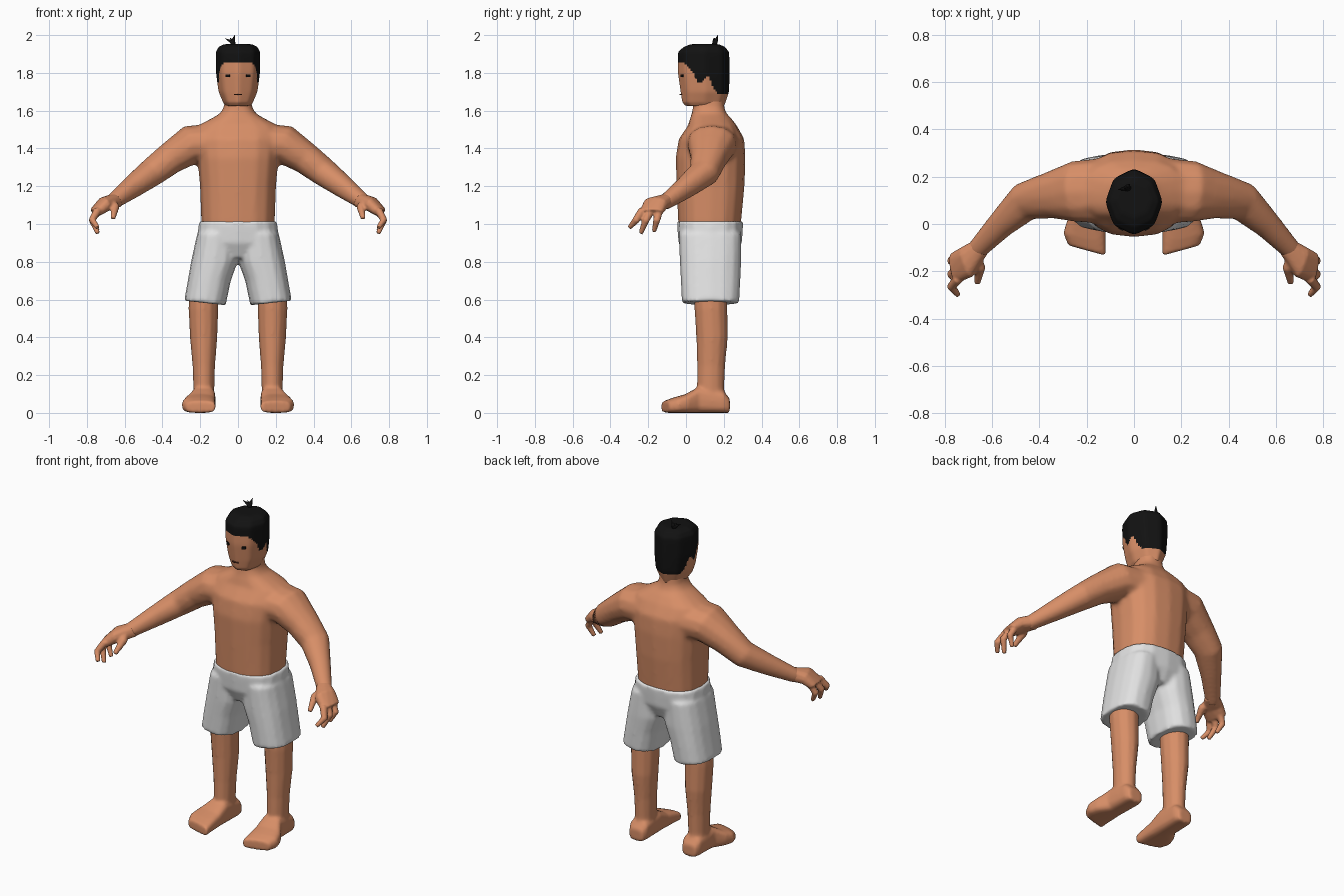
import bpy, bmesh, math
from mathutils import Vector

if "Cube" in bpy.data.objects:
    bpy.data.objects.remove(bpy.data.objects["Cube"])


def material(name, rgb):
    m = bpy.data.materials.new(name)
    m.diffuse_color = (*rgb, 1)
    m.use_nodes = True
    m.node_tree.nodes["Principled BSDF"].inputs["Base Color"].default_value = m.diffuse_color
    return m


SKIN = material("skin", (0.68, 0.27, 0.135))
HAIR = material("hair black", (0.006, 0.006, 0.006))
CLOTH = material("shorts white", (0.76, 0.76, 0.76))
LIP = material("mouth brown", (0.12, 0.035, 0.02))


# A ring is (centre, half-axis U, half-axis V)
def level(z, cx, cy, rx, ry, tilt=0):
    return Vector((cx, cy, z)), Vector((rx, 0, tilt)), Vector((0, ry, 0))


def tube(points, radii):
    pts = [Vector(p) for p in points]
    rings = []
    for i, p in enumerate(pts):
        t = (pts[min(i + 1, len(pts) - 1)] - pts[max(i - 1, 0)]).normalized()
        u = t.cross(Vector((0, 0, 1))).normalized()
        rings.append((p, u * radii[i][0], u.cross(t) * radii[i][1]))
    return rings


def flip(rings):
    return [tuple(Vector((-v.x, v.y, v.z)) for v in r) for r in rings]


def loft(bm, rings, n=16, power=2.0):
    loops = []
    for c, u, v in rings:
        loop = []
        for k in range(n):
            a = 2 * math.pi * k / n
            ca, sa = math.cos(a), math.sin(a)
            p = c + u * math.copysign(abs(ca) ** (2 / power), ca) \
                  + v * math.copysign(abs(sa) ** (2 / power), sa)
            loop.append(bm.verts.new(p))
        loops.append(loop)
    for a, b in zip(loops, loops[1:]):
        for k in range(n):
            bm.faces.new((a[k], a[(k + 1) % n], b[(k + 1) % n], b[k]))
    caps = [bm.faces.new(loops[0]), bm.faces.new(loops[-1])]
    bmesh.ops.poke(bm, faces=caps)


def finish(name, bm, mats, voxel=0, relax=4):
    bmesh.ops.recalc_face_normals(bm, faces=bm.faces[:])
    me = bpy.data.meshes.new(name)
    bm.to_mesh(me)
    bm.free()
    for m in mats:
        me.materials.append(m)
    for p in me.polygons:
        p.use_smooth = True
    ob = bpy.data.objects.new(name, me)
    bpy.context.collection.objects.link(ob)
    if voxel:  # fuse overlapping lofts into one soft skin
        r = ob.modifiers.new("fuse", 'REMESH')
        r.mode = 'VOXEL'
        r.voxel_size = voxel
        r.use_smooth_shade = True
        s = ob.modifiers.new("relax", 'SMOOTH')
        s.factor = 0.5
        s.iterations = relax
    return ob


# Torso, neck and arms
bm = bmesh.new()
loft(bm, [level(z, 0, cy, rx, ry) for z, cy, rx, ry in (
    (0.95, .125, .185, .16), (1.01, .125, .195, .167), (1.2, .13, .202, .18),
    (1.35, .13, .215, .185), (1.45, .135, .225, .174), (1.52, .14, .215, .13),
    (1.562, .13, .135, .108), (1.585, .122, .095, .092),
    (1.62, .12, .074, .083), (1.68, .12, .07, .08))], 16, 2.5)
arm = tube([(.14, .14, 1.425), (.25, .137, 1.42), (.36, .12, 1.347), (.46, .095, 1.27),
            (.56, 0, 1.195), (.675, -.12, 1.108)],
           [(.14, .105), (.13, .105), (.098, .085), (.083, .074), (.06, .06), (.042, .04)])
for rings in (arm, flip(arm)):
    loft(bm, rings, 12, 2.2)
finish("torso_and_arms", bm, [SKIN], 0.012, 8)

# Hands: palm, three curled fingers and a thumb
palm = [tuple(map(Vector, r)) for r in (
    ((.645, -.095, 1.125), (.028, .028, 0), (.015, -.01, .036)),
    ((.705, -.16, 1.105), (.025, .062, 0), (.015, -.01, .036)),
    ((.757, -.185, 1.06), (.01, .064, 0), (.024, 0, .017)))]
digits = [tube([(.742, y0, 1.075), (.772, (y0 + y1) / 2, 1.02), (.742, y1, z)],
               [(.022, .022), (.02, .02), (.013, .013)])
          for y0, y1, z in ((-.14, -.17, .96), (-.185, -.24, .95), (-.23, -.3, .98))]
digits.append(tube([(.675, -.13, 1.12), (.65, -.185, 1.09), (.662, -.25, 1.03)],
                   [(.028, .028), (.024, .024), (.014, .014)]))
for side, f in (("left", lambda r: r), ("right", flip)):
    bm = bmesh.new()
    loft(bm, f(palm), 12, 2.5)
    for d in digits:
        loft(bm, f(d), 8)
    finish(side + "_hand", bm, [SKIN], 0.007, 3)

# Shorts
bm = bmesh.new()
loft(bm, [level(z, 0, .128, rx, ry) for z, rx, ry in (
    (.82, .14, .13), (.9, .215, .168), (.97, .212, .173), (1.015, .206, .175))], 16, 2.6)
leg = [level(z, cx, cy, rx, ry, t) for z, cx, cy, rx, ry, t in (
    (.582, .175, .13, .11, .152, .012), (.7, .152, .13, .114, .158, 0),
    (.8, .125, .13, .124, .163, 0), (.95, .108, .128, .108, .165, 0))]
for rings in (leg, flip(leg)):
    loft(bm, rings, 16, 2.5)
finish("shorts", bm, [CLOTH], 0.011, 5)

# Legs and feet
shin = [level(z, cx, cy, rx, ry) for z, cx, cy, rx, ry in (
    (.03, .182, .135, .056, .085), (.13, .181, .13, .056, .073), (.25, .181, .133, .06, .075),
    (.4, .182, .138, .073, .084), (.55, .183, .132, .079, .088), (.68, .18, .13, .08, .088))]
foot = [(Vector((cx, y, h / 2)), Vector((rx, sk, 0)), Vector((0, 0, h / 2)))
        for y, cx, rx, sk, h in (
            (.232, .18, .045, 0, .075), (.2, .18, .06, 0, .115), (.07, .183, .064, 0, .14),
            (0, .202, .083, .01, .1), (-.06, .209, .09, .02, .082), (-.112, .198, .08, .022, .062))]
for side, f in (("left", lambda r: r), ("right", flip)):
    bm = bmesh.new()
    loft(bm, f(shin), 12)
    loft(bm, f(foot), 16, 3.2)
    finish(side + "_leg", bm, [SKIN], 0.009, 5)

# Head: eight-sided loft, refined so the hairline can be coloured by height
HAIRLINE = ((-.1, 1.86), (-.03, 1.86), (0, 1.845), (.035, 1.81), (.06, 1.755),
            (.09, 1.755), (.12, 1.785), (.15, 1.71), (.17, 1.69), (.4, 1.69))


def hairline(y):
    for (y0, z0), (y1, z1) in zip(HAIRLINE, HAIRLINE[1:]):
        if y <= y1:
            return z0 + (z1 - z0) * (y - y0) / (y1 - y0)
    return HAIRLINE[-1][1]


bm = bmesh.new()
loft(bm, [level(z, 0, cy, rx, ry) for z, cy, rx, ry in (
    (1.625, .1, .068, .105), (1.645, .095, .082, .118), (1.70, .1, .106, .132),
    (1.80, .094, .12, .141), (1.91, .093, .122, .14), (1.938, .097, .105, .112),
    (1.952, .1, .075, .075))], 8)
bmesh.ops.subdivide_edges(bm, edges=bm.edges[:], cuts=9, use_grid_fill=True)
for _ in range(8):
    bmesh.ops.smooth_vert(bm, verts=bm.verts[:], factor=0.5,
                          use_axis_x=True, use_axis_y=True, use_axis_z=True)
for fc in bm.faces:
    c = fc.calc_center_median()
    fc.material_index = int(c.z > hairline(c.y))
finish("head", bm, [SKIN, HAIR])

# Hair tuft
bm = bmesh.new()
for mid, tip in (((-.035, .15, 1.965), (-.068, .145, 1.982)),
                 ((-.026, .16, 1.972), (-.018, .168, 2.0)),
                 ((-.03, .155, 1.968), (-.042, .15, 1.985))):
    loft(bm, tube([(-.022, .15, 1.94), mid, tip], [(.014, .014), (.01, .01), (.001, .001)]), 6)
finish("hair_tuft", bm, [HAIR])


# Eyes and mouth as thin plates lying on the two front facets
def plate(name, loc, size, turn, mat):
    bpy.ops.mesh.primitive_cube_add(size=1, location=loc, rotation=(0, 0, turn))
    ob = bpy.context.object
    ob.name = name
    ob.scale = size
    ob.data.materials.append(mat)


for side, s in (("left", 1), ("right", -1)):
    plate(side + "_eye", (s * .054, -.021, 1.785), (.022, .008, .015), s * .45, HAIR)
    plate(side + "_mouth", (s * .01, -.028, 1.686), (.02, .008, .005), s * .35, LIP)
